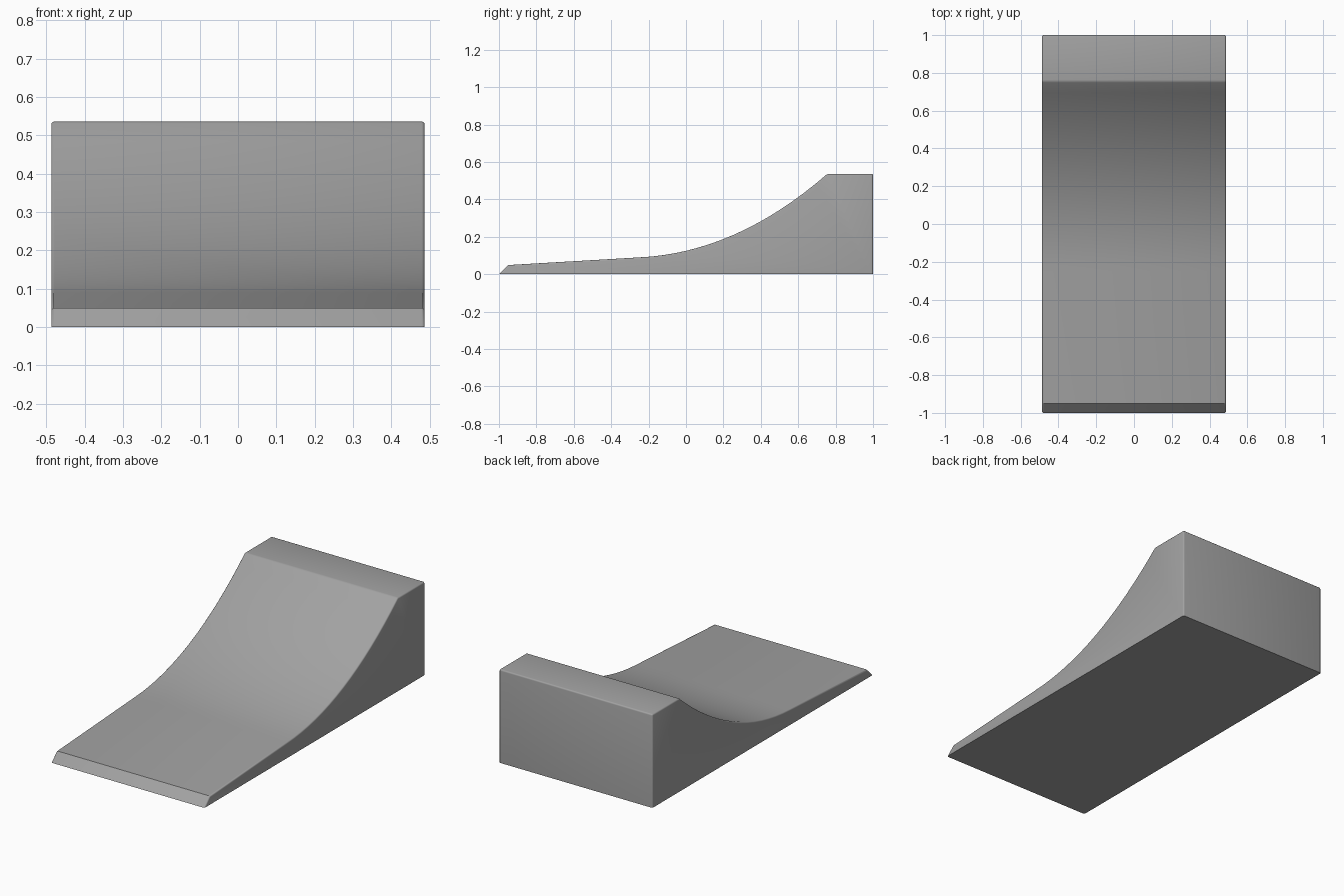
import bpy, bmesh, math
from mathutils import Vector

if "Cube" in bpy.data.objects:
    bpy.data.objects.remove(bpy.data.objects["Cube"])

HALF_WIDTH = 0.487
STEPS = 16

# Side profile (y, z): bevelled lip, shallow run-up, curved rise, flat deck
start, pull, end = Vector((-0.25, 0.09)), Vector((0.27, 0.114)), Vector((0.755, 0.536))
profile = [Vector((-1, 0)), Vector((-0.95, 0.049))]
for i in range(STEPS + 1):
    t = i / STEPS
    profile.append(start * (1 - t) ** 2 + pull * 2 * t * (1 - t) + end * t ** 2)
profile += [Vector((1, 0.536)), Vector((1, 0))]

# Ramp body: extrude the profile across the width
bm = bmesh.new()
side = bm.faces.new([bm.verts.new((-HALF_WIDTH, p.x, p.y)) for p in profile])
result = bmesh.ops.extrude_face_region(bm, geom=[side], use_keep_orig=True)
moved = [v for v in result["geom"] if isinstance(v, bmesh.types.BMVert)]
bmesh.ops.translate(bm, verts=moved, vec=(2 * HALF_WIDTH, 0, 0))
bmesh.ops.recalc_face_normals(bm, faces=bm.faces)


# Slightly softened edges, leaving the base and the lip crease crisp
def is_soft(edge):
    a, b = (v.co for v in edge.verts)
    on_base = a.z < 0.001 and b.z < 0.001
    on_lip = abs(a.x - b.x) > 0.1 and a.y < -0.9
    return not on_base and not on_lip and edge.calc_face_angle() > math.radians(25)


bmesh.ops.bevel(bm, geom=[e for e in bm.edges if is_soft(e)], offset=0.008,
                offset_type='OFFSET', segments=3, profile=0.5,
                affect='EDGES', clamp_overlap=True)

mesh = bpy.data.meshes.new("ramp")
bm.to_mesh(mesh)
bm.free()
ramp = bpy.data.objects.new("ramp", mesh)
bpy.context.collection.objects.link(ramp)

# Dark grey surface
grey = bpy.data.materials.new("dark_grey")
grey.diffuse_color = (0.36, 0.36, 0.36, 1)
grey.use_nodes = True
grey.node_tree.nodes["Principled BSDF"].inputs["Base Color"].default_value = grey.diffuse_color
mesh.materials.append(grey)

# Smooth curve and rounded edges, crisp lip and base
bpy.context.view_layer.objects.active = ramp
ramp.select_set(True)
bpy.ops.object.shade_smooth_by_angle(angle=math.radians(35))
